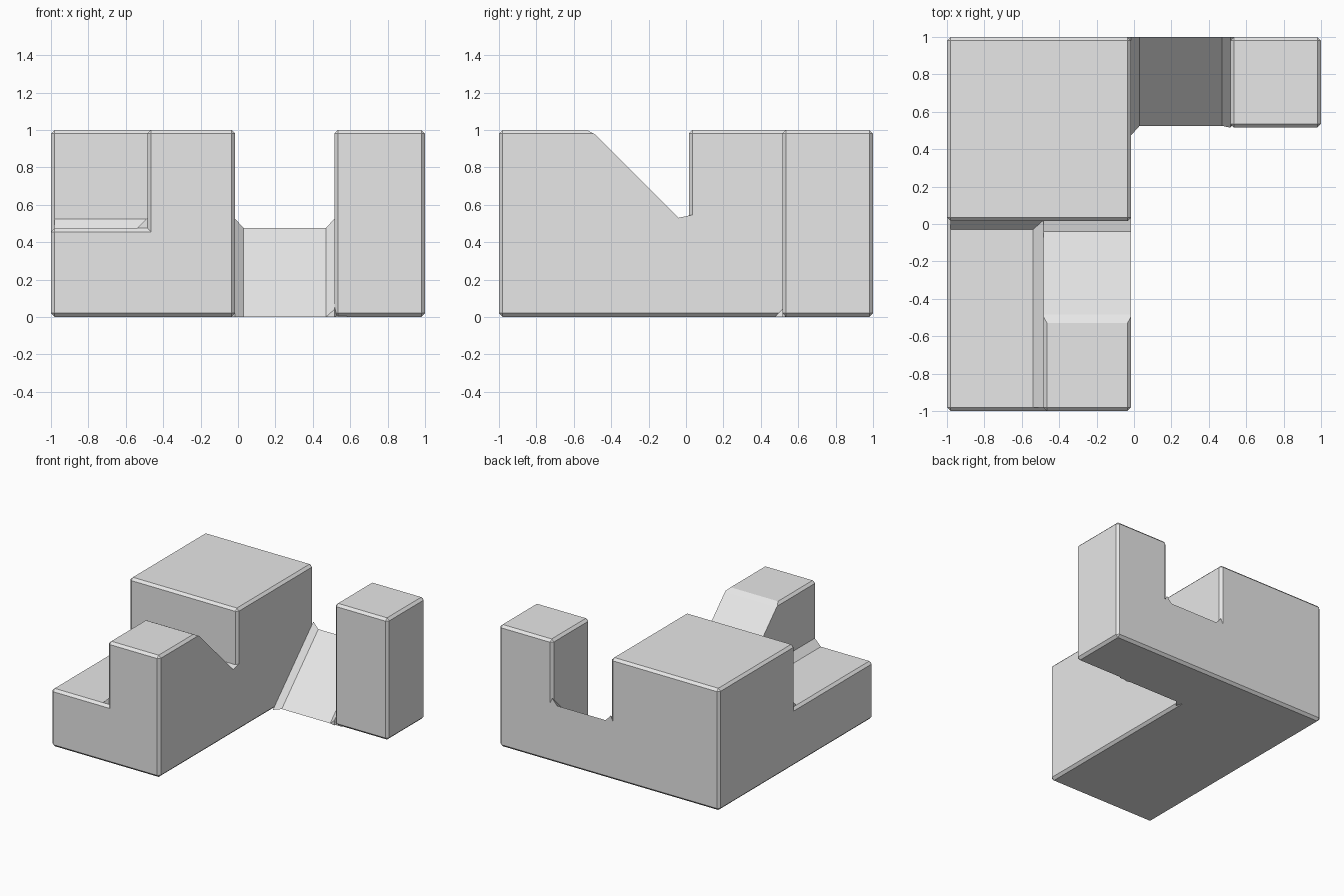
import bpy, bmesh
from math import degrees
from mathutils import Vector

cube = bpy.data.objects.get("Cube")
if cube:
    bpy.data.objects.remove(cube, do_unlink=True)

CHAMFER = 0.02

grey = bpy.data.materials.new("light_grey")
grey.use_nodes = True
grey.diffuse_color = (0.8, 0.8, 0.8, 1)
grey.node_tree.nodes["Principled BSDF"].inputs["Base Color"].default_value = (0.8, 0.8, 0.8, 1)


def finish(name, bm):
    bmesh.ops.recalc_face_normals(bm, faces=bm.faces[:])
    mesh = bpy.data.meshes.new(name)
    bm.to_mesh(mesh)
    bm.free()
    mesh.materials.append(grey)
    bpy.context.collection.objects.link(bpy.data.objects.new(name, mesh))


def is_square_edge(edge):
    """True for right-angled edges that run along an axis."""
    d = (edge.verts[0].co - edge.verts[1].co).normalized()
    along_axis = max(abs(c) for c in d) > 0.999
    return along_axis and 85 < degrees(edge.calc_face_angle(0)) < 95


def prism(name, profile, x0, x1):
    """Extrude a (y, z) profile along x and chamfer its square edges."""
    bm = bmesh.new()
    base = bm.faces.new([bm.verts.new((x0, y, z)) for y, z in profile])
    ext = bmesh.ops.extrude_face_region(bm, geom=[base], use_keep_orig=True)
    moved = [v for v in ext["geom"] if isinstance(v, bmesh.types.BMVert)]
    bmesh.ops.translate(bm, verts=moved, vec=Vector((x1 - x0, 0, 0)))
    bmesh.ops.recalc_face_normals(bm, faces=bm.faces[:])
    edges = [e for e in bm.edges if is_square_edge(e)]
    bmesh.ops.bevel(bm, geom=edges, offset=CHAMFER, offset_type='OFFSET',
                    segments=1, profile=0.5, affect='EDGES', clamp_overlap=True)
    finish(name, bm)


def block(name, x, y, z):
    prism(name, [(y[0], z[0]), (y[1], z[0]), (y[1], z[1]), (y[0], z[1])], *x)


def hull(name, points):
    """Small convex filler for an inside corner."""
    bm = bmesh.new()
    verts = [bm.verts.new(p) for p in points]
    bmesh.ops.convex_hull(bm, input=verts)
    finish(name, bm)


# Main blocks
block("tall_block", (-1, -0.015), (0.015, 1), (0, 1))
block("front_slab", (-1, -0.015), (-1, 0.1), (0, 0.475))
block("corner_tower", (0.515, 1), (0.515, 1), (0, 1))

# Front column with a ramp running down to the tall block
prism("ramp_column",
      [(-1, 0), (-1, 1), (-0.53, 1), (-0.485, 0.975), (-0.04, 0.53),
       (0.1, 0.56), (0.1, 0)], -0.485, -0.015)

# Sloped bridge between tall block and tower
prism("bridge_wedge", [(0.525, 0), (1, 0), (1, 0.475)], -0.1, 0.6)

# Chamfered inside corners above the slab
hull("slab_side_fillet",
     [(x, y, z) for y in (-0.98, 0.03)
      for x, z in ((-0.54, 0.475), (-0.485, 0.53), (-0.46, 0.475))])
hull("slab_back_fillet",
     [(x, y, z) for x in (-0.98, -0.47)
      for y, z in ((-0.03, 0.475), (0.015, 0.525), (0.04, 0.475))])

# Chamfered inside corners along both sides of the bridge
for name, wall, side, front in (("bridge_right_fillet", -0.015, 1, 0.475),
                                ("bridge_left_fillet", 0.515, -1, 0.515)):
    inner, outer = wall - 0.025 * side, wall + 0.045 * side
    hull(name, [(wall, front, 0), (wall, front, front - 0.475), (wall, 1, 0.525),
                (outer, 0.525, 0), (outer, 1, 0.475),
                (inner, 0.55, 0), (inner, 1, 0.475)])
